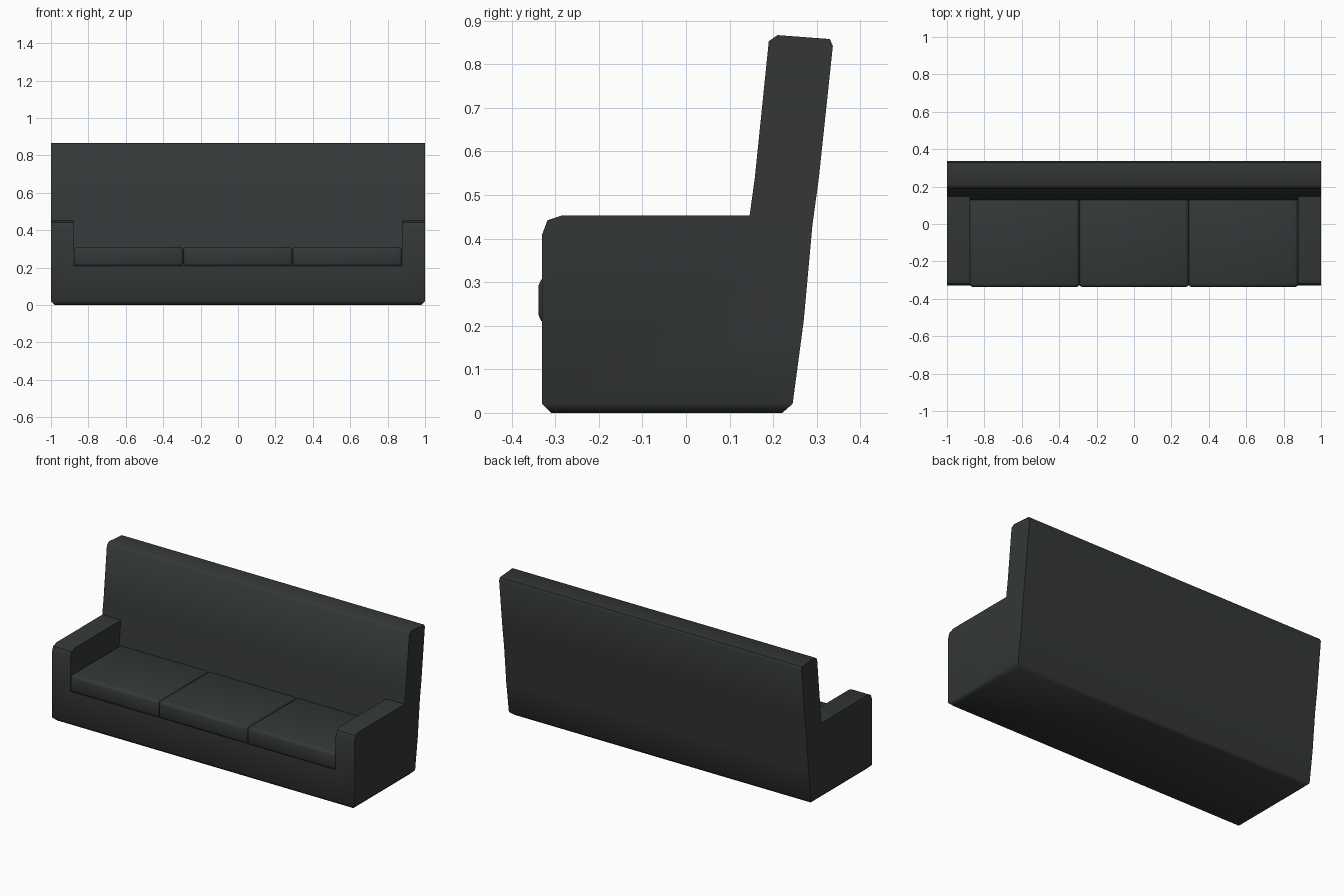
import bpy, bmesh, math

if "Cube" in bpy.data.objects:
    bpy.data.objects.remove(bpy.data.objects["Cube"])

leather = bpy.data.materials.new("dark_leather")
leather.diffuse_color = (0.035, 0.039, 0.039, 1)
leather.use_nodes = True
leather.node_tree.nodes["Principled BSDF"].inputs["Base Color"].default_value = leather.diffuse_color


def finish(name, bm, smooth=50):
    bmesh.ops.recalc_face_normals(bm, faces=bm.faces)
    mesh = bpy.data.meshes.new(name)
    bm.to_mesh(mesh)
    bm.free()
    obj = bpy.data.objects.new(name, mesh)
    bpy.context.collection.objects.link(obj)
    mesh.materials.append(leather)
    bpy.ops.object.select_all(action='DESELECT')
    obj.select_set(True)
    bpy.context.view_layer.objects.active = obj
    if smooth:
        bpy.ops.object.shade_smooth_by_angle(angle=math.radians(smooth))
    return obj


def extrude_x(profile, half):
    """Extrude a (y, z) side profile between x = -half and x = half."""
    bm = bmesh.new()
    left = [bm.verts.new((-half, y, z)) for y, z in profile]
    right = [bm.verts.new((half, y, z)) for y, z in profile]
    bm.faces.new(left)
    bm.faces.new(right)
    n = len(profile)
    for i in range(n):
        j = (i + 1) % n
        bm.faces.new((left[i], left[j], right[j], right[i]))
    return bm


# Frame: base, arms and leaning back share one side profile
side = [(-0.33, 0), (0.242, 0), (0.27, 0.21), (0.29, 0.43), (0.305, 0.54),
        (0.337, 0.842), (0.33, 0.858), (0.21, 0.867), (0.19, 0.853),
        (0.158, 0.54), (0.146, 0.453), (-0.285, 0.453), (-0.318, 0.442),
        (-0.33, 0.41)]
bm = extrude_x(side, 1.0)
# chamfer around the underside
bottom = [e for e in bm.edges if all(v.co.z < 0.001 for v in e.verts)]
bmesh.ops.bevel(bm, geom=bottom, offset=0.021, segments=1, affect='EDGES')
frame = finish("sofa_frame", bm, 0)

# Seat recess cut between the arms
recess = [(-0.6, 0.21), (0.118, 0.21), (0.146, 0.453), (0.135, 0.6), (-0.6, 0.6)]
cutter = finish("seat_recess_cutter", extrude_x(recess, 0.877), 0)
cutter.hide_render = True
cutter.hide_set(True)
cut = frame.modifiers.new("seat_recess", 'BOOLEAN')
cut.operation = 'DIFFERENCE'
cut.solver = 'EXACT'
cut.object = cutter
bpy.context.view_layer.objects.active = frame
frame.select_set(True)
bpy.ops.object.modifier_apply(modifier=cut.name)
bpy.data.objects.remove(cutter)
bpy.ops.object.shade_smooth_by_angle(angle=math.radians(50))

# Three seat cushions
for i, label in enumerate(("left", "middle", "right")):
    bm = bmesh.new()
    bmesh.ops.create_cube(bm, size=1)
    for v in bm.verts:
        v.co.x = v.co.x * 0.585 + (i - 1) * 0.585
        v.co.y = -0.338 if v.co.y < 0 else 0.145
        v.co.z = 0.206 if v.co.z < 0 else 0.311
    bmesh.ops.bevel(bm, geom=bm.edges[:], offset=0.018, segments=2,
                    profile=0.5, affect='EDGES')
    finish(label + "_seat_cushion", bm)
